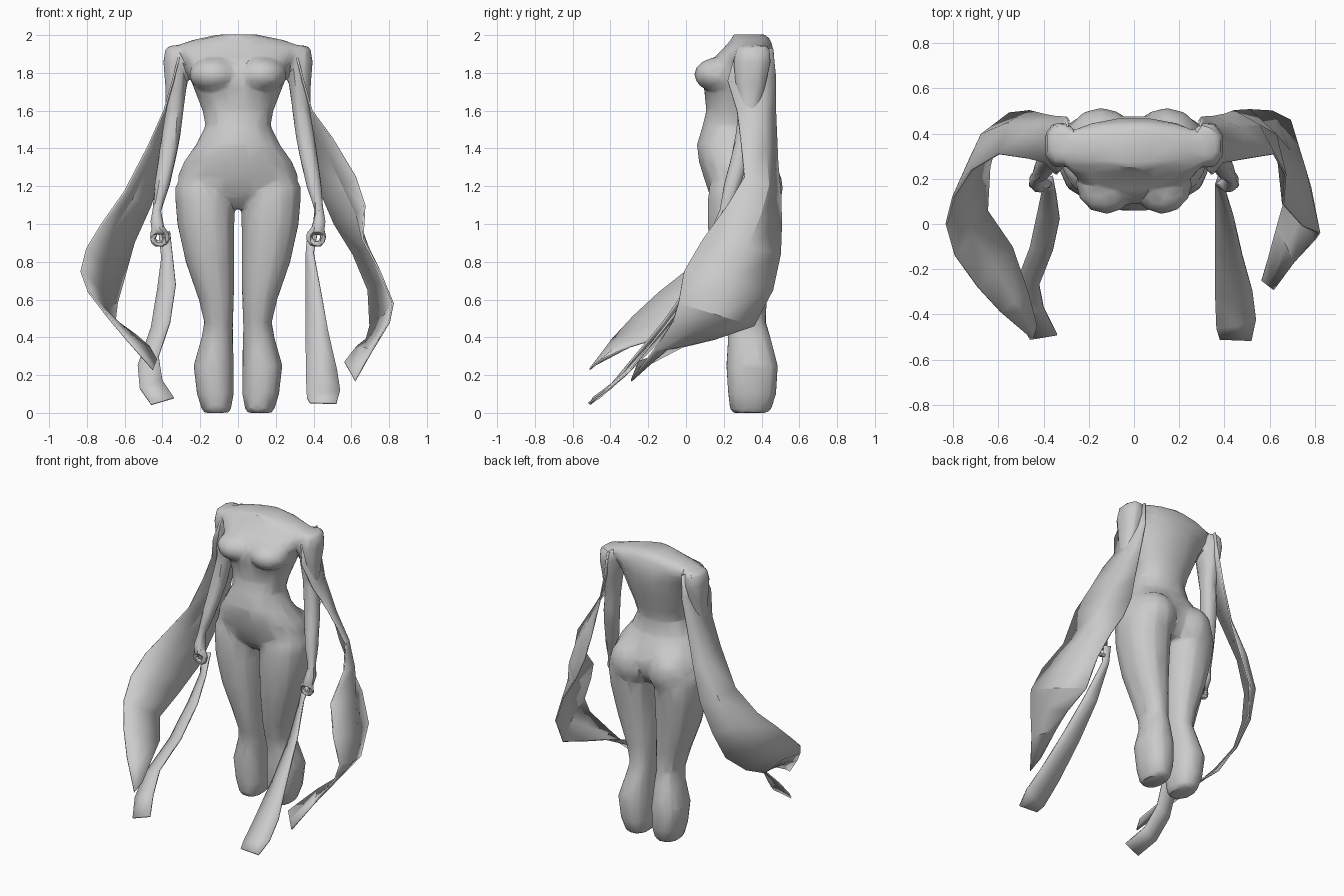
import bpy, bmesh, math
from mathutils import Vector

body_parts = []


def finish(name, bm):
    bmesh.ops.recalc_face_normals(bm, faces=bm.faces)
    me = bpy.data.meshes.new(name)
    bm.to_mesh(me)
    bm.free()
    ob = bpy.data.objects.new(name, me)
    bpy.context.collection.objects.link(ob)
    return ob


def loft(name, rows, n=12, side=1, power=0.85):
    """Stack of rounded rings: (z, x0, x1, y0, y1)."""
    bm = bmesh.new()
    rings = []
    for z, x0, x1, y0, y1 in rows:
        ring = []
        for i in range(n):
            a = 2 * math.pi * (i + 0.5) / n
            c, s = math.cos(a), math.sin(a)
            c = math.copysign(abs(c) ** power, c)
            s = math.copysign(abs(s) ** power, s)
            ring.append(bm.verts.new((side * ((x0 + x1) / 2 + c * (x1 - x0) / 2),
                                      (y0 + y1) / 2 + s * (y1 - y0) / 2, z)))
        rings.append(ring)
    for p, q in zip(rings, rings[1:]):
        for i in range(n):
            j = (i + 1) % n
            bm.faces.new((p[i], p[j], q[j], q[i]))
    bm.faces.new(rings[0])
    bm.faces.new(rings[-1])
    body_parts.append(finish(name, bm))


def ball(name, loc, size):
    bm = bmesh.new()
    bmesh.ops.create_uvsphere(bm, u_segments=12, v_segments=8, radius=1)
    for v in bm.verts:
        v.co = Vector(loc) + Vector(v.co[i] * size[i] for i in range(3))
    body_parts.append(finish(name, bm))


def ribbon(name, rows, side=1):
    """Cloth strip: (edge A, edge B, outward bulge of the middle)."""
    bm = bmesh.new()
    strip = []
    for a, b, bulge in rows:
        a, b = Vector(a), Vector(b)
        m = (a + b) / 2
        out = Vector((m.x - 0.3, m.y - 0.1, 0)).normalized()
        pts = (a, m + out * bulge, b)
        strip.append([bm.verts.new((side * p.x, p.y, p.z)) for p in pts])
    for p, q in zip(strip, strip[1:]):
        for i in range(2):
            bm.faces.new((p[i], p[i + 1], q[i + 1], q[i]))
    ob = finish(name, bm)
    mod = ob.modifiers.new("thickness", 'SOLIDIFY')
    mod.thickness = 0.01
    mod.offset = 0
    return ob


def select(obs):
    bpy.ops.object.select_all(action='DESELECT')
    for ob in obs:
        ob.select_set(True)
    bpy.context.view_layer.objects.active = obs[0]


# Torso from hips to neck base: (z, half width, front y, back y)
torso = [(1.08, .10, .20, .42), (1.16, .29, .12, .47), (1.25, .325, .09, .48),
         (1.33, .29, .065, .45), (1.42, .225, .055, .40), (1.52, .175, .085, .39),
         (1.60, .19, .105, .41), (1.70, .23, .095, .44), (1.78, .26, .085, .46),
         (1.84, .28, .105, .47), (1.90, .33, .165, .47), (1.94, .345, .205, .46),
         (1.975, .24, .235, .45), (2.003, .10, .25, .42)]
loft("torso", [(z, -r, r, f, b) for z, r, f, b in torso], 16, 1, .92)

for s, tag in ((1, "right"), (-1, "left")):
    # Chest and seat volumes
    ball(tag + "_chest", (s * .125, .18, 1.79), (.135, .138, .095))
    ball(tag + "_buttock", (s * .145, .36, 1.19), (.16, .155, .17))
    # Leg, ending in a rounded stump
    loft(tag + "_leg", [
        (0, .05, .18, .25, .43), (.02, .035, .195, .23, .455), (.1, .02, .22, .22, .48),
        (.25, .02, .238, .21, .49), (.4, .025, .195, .22, .45), (.48, .025, .18, .2, .425),
        (.6, .02, .21, .17, .43), (.8, .017, .28, .13, .45), (1.0, .015, .325, .11, .475),
        (1.12, .015, .335, .11, .49), (1.2, .015, .335, .12, .47),
        (1.28, .04, .28, .15, .44)], 12, s)
    # Arm and palm
    loft(tag + "_arm", [
        (.95, .38, .45, .13, .22), (1.01, .395, .468, .145, .235), (1.07, .405, .455, .175, .24),
        (1.2, .36, .445, .195, .29), (1.35, .325, .425, .235, .34), (1.45, .305, .41, .255, .37),
        (1.6, .285, .385, .275, .39), (1.75, .265, .39, .255, .43), (1.86, .25, .40, .245, .455),
        (1.925, .25, .39, .26, .45), (1.945, .27, .365, .29, .43)], 8, s)
    # Curled fingers around the ribbon
    bpy.ops.mesh.primitive_torus_add(
        location=(s * .415, .175, .93), rotation=(math.pi / 2, 0, 0), major_segments=9,
        minor_segments=6, major_radius=.04, minor_radius=.02)
    body_parts.append(bpy.context.object)

# Fuse everything into one low-poly body skin
select(body_parts)
bpy.ops.object.join()
body = bpy.context.object
body.name = "body"
fuse = body.modifiers.new("fuse", 'REMESH')
fuse.mode = 'VOXEL'
fuse.voxel_size = 0.011
blend = body.modifiers.new("blend", 'SMOOTH')
blend.factor = 0.5
blend.iterations = 10
facet = body.modifiers.new("facet", 'DECIMATE')
facet.ratio = 0.03
for m in list(body.modifiers):
    bpy.ops.object.modifier_apply(modifier=m.name)

# Shoulder drapes, the two sides flow differently
top = [((.29, .46, 1.93), (.30, .27, 1.93), .07), ((.30, .475, 1.78), (.345, .22, 1.76), .05),
       ((.34, .475, 1.58), (.39, .27, 1.6), .04)]
cloth = [ribbon("right_drape", top + [
    ((.40, .485, 1.32), (.50, .29, 1.45), .04), ((.44, .50, 1.16), (.62, .31, 1.25), .04),
    ((.51, .505, 1.0), (.67, .22, 1.1), .05), ((.61, .50, .84), (.66, .09, .92), .06),
    ((.69, .46, .65), (.75, -.01, .75), .04), ((.70, .36, .46), (.82, -.04, .58), .02),
    ((.68, .15, .39), (.80, -.07, .48), .01), ((.63, -.02, .35), (.71, -.17, .33), .01),
    ((.565, -.25, .27), (.62, -.29, .17), 0)])]
cloth.append(ribbon("left_drape", top + [
    ((.40, .485, 1.3), (.47, .29, 1.42), .04), ((.46, .50, 1.1), (.60, .31, 1.17), .05),
    ((.55, .49, .9), (.72, .24, 1.0), .05), ((.60, .42, .72), (.80, .12, .87), .03),
    ((.64, .25, .58), (.83, 0, .75), .01), ((.65, .06, .49), (.79, -.14, .64), 0),
    ((.54, -.1, .41), (.69, -.28, .51), 0), ((.47, -.3, .35), (.59, -.39, .39), 0),
    ((.43, -.45, .28), (.45, -.51, .23), 0)], -1))

# Ribbons trailing forward from the hands
cloth.append(ribbon("right_hand_ribbon", [
    ((.37, .21, .96), (.42, .2, .95), 0), ((.36, .18, .85), (.40, .16, .85), 0),
    ((.36, .06, .62), (.44, .03, .64), .01), ((.36, -.12, .4), (.48, -.14, .42), .02),
    ((.36, -.32, .2), (.525, -.3, .22), .02), ((.365, -.46, .08), (.54, -.42, .12), .01),
    ((.38, -.51, .055), (.52, -.515, .05), 0)]))
cloth.append(ribbon("left_hand_ribbon", [
    ((.36, .21, .96), (.42, .2, .95), 0), ((.345, .13, .82), (.405, .16, .82), 0),
    ((.33, .02, .68), (.425, .06, .66), .01), ((.36, -.12, .48), (.46, -.1, .45), 0),
    ((.42, -.27, .3), (.53, -.28, .25), 0), ((.40, -.37, .17), (.52, -.4, .13), .01),
    ((.34, -.49, .08), (.46, -.51, .045), 0)], -1))

# Soft shading with the sharper creases kept
select([body] + cloth)
bpy.ops.object.shade_smooth_by_angle(angle=math.radians(30))
